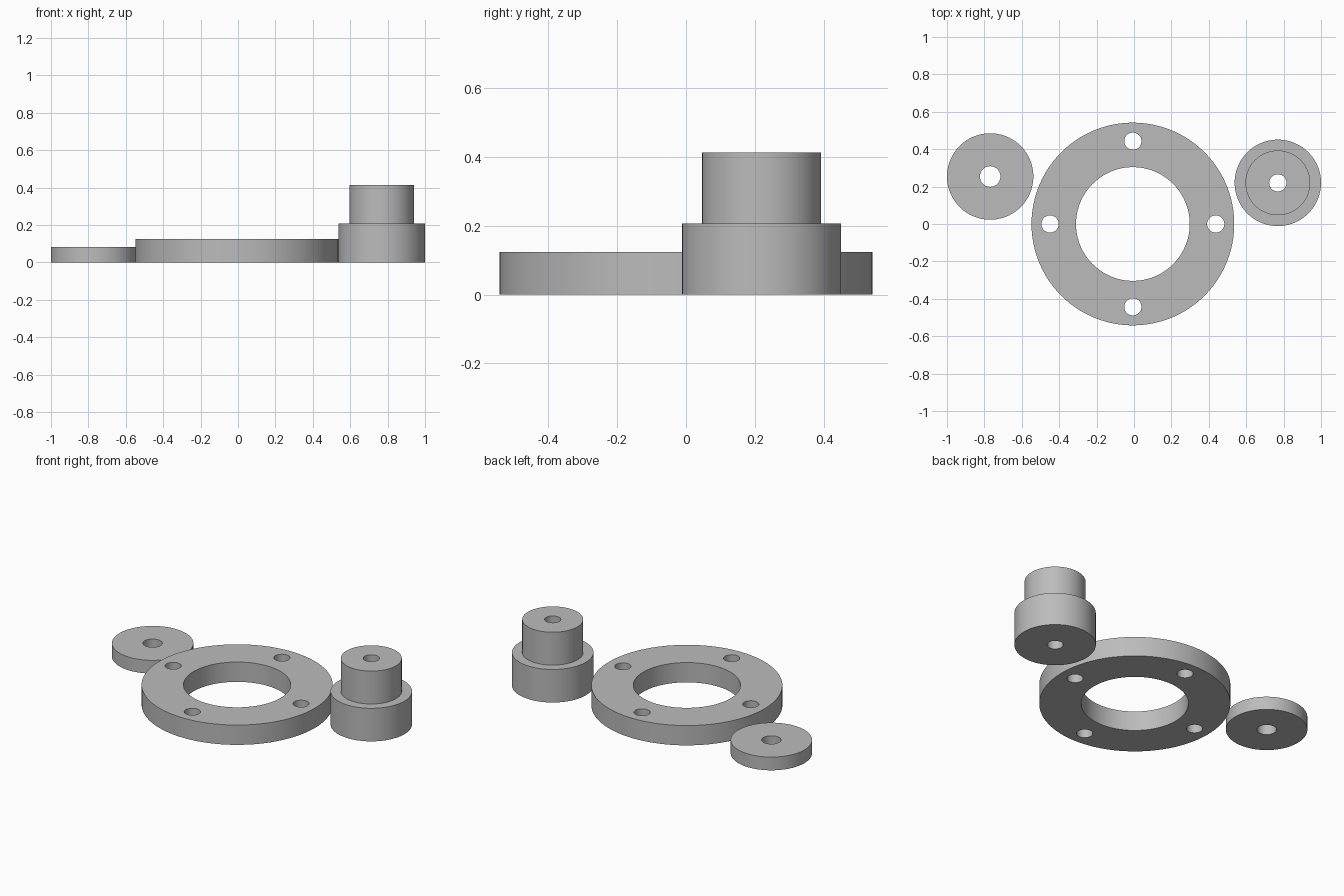
import bpy, bmesh, math

if "Cube" in bpy.data.objects:
    bpy.data.objects.remove(bpy.data.objects["Cube"])

grey = bpy.data.materials.new("light_grey")
grey.diffuse_color = (0.5, 0.5, 0.5, 1)
grey.use_nodes = True
grey.node_tree.nodes["Principled BSDF"].inputs["Base Color"].default_value = grey.diffuse_color
SEGMENTS = 96


def finish(name, bm, location):
    """Turn a bmesh into a placed, shaded object."""
    bmesh.ops.recalc_face_normals(bm, faces=bm.faces)
    mesh = bpy.data.meshes.new(name)
    bm.to_mesh(mesh)
    bm.free()
    mesh.materials.append(grey)
    obj = bpy.data.objects.new(name, mesh)
    bpy.context.collection.objects.link(obj)
    obj.location = location
    bpy.ops.object.select_all(action='DESELECT')
    obj.select_set(True)
    bpy.context.view_layer.objects.active = obj
    bpy.ops.object.shade_smooth_by_angle(angle=math.radians(30))
    return obj


def circle(bm, x, y, radius, segments):
    verts = [bm.verts.new((x + radius * math.cos(2 * math.pi * i / segments),
                           y + radius * math.sin(2 * math.pi * i / segments), 0))
             for i in range(segments)]
    return [bm.edges.new((verts[i - 1], verts[i])) for i in range(segments)]


def drilled_plate(name, location, radius, height, holes):
    """Round plate with through holes given as (x, y, radius, segments)."""
    bm = bmesh.new()
    edges = circle(bm, 0, 0, radius, SEGMENTS)
    for hole in holes:
        edges += circle(bm, *hole)
    bmesh.ops.triangle_fill(bm, use_beauty=True, edges=edges, normal=(0, 0, 1))
    top = bmesh.ops.extrude_face_region(bm, geom=bm.faces[:], use_keep_orig=True)
    bmesh.ops.translate(bm, vec=(0, 0, height),
                        verts=[v for v in top["geom"] if isinstance(v, bmesh.types.BMVert)])
    return finish(name, bm, location)


def turned_part(name, location, profile):
    """Closed (radius, z) profile revolved around the z axis."""
    bm = bmesh.new()
    rings = []
    for i in range(SEGMENTS):
        a = 2 * math.pi * i / SEGMENTS
        rings.append([bm.verts.new((r * math.cos(a), r * math.sin(a), z)) for r, z in profile])
    for i in range(SEGMENTS):
        for j in range(len(profile)):
            bm.faces.new((rings[i - 1][j - 1], rings[i][j - 1], rings[i][j], rings[i - 1][j]))
    return finish(name, bm, location)


# Flange ring: large bore and four bolt holes
bolts = [(0.443 * x, 0.443 * y, 0.046, 40) for x, y in ((1, 0), (0, 1), (-1, 0), (0, -1))]
drilled_plate("flange_ring", (-0.006, 0, 0), 0.542, 0.124, [(0, 0, 0.304, SEGMENTS)] + bolts)

# Flat washer
turned_part("washer", (-0.769, 0.254, 0),
            [(0.055, 0), (0.231, 0), (0.231, 0.083), (0.055, 0.083)])

# Stepped hub with a through bore
turned_part("stepped_hub", (0.769, 0.22, 0),
            [(0.046, 0), (0.231, 0), (0.231, 0.207), (0.173, 0.207),
             (0.173, 0.413), (0.046, 0.413)])
